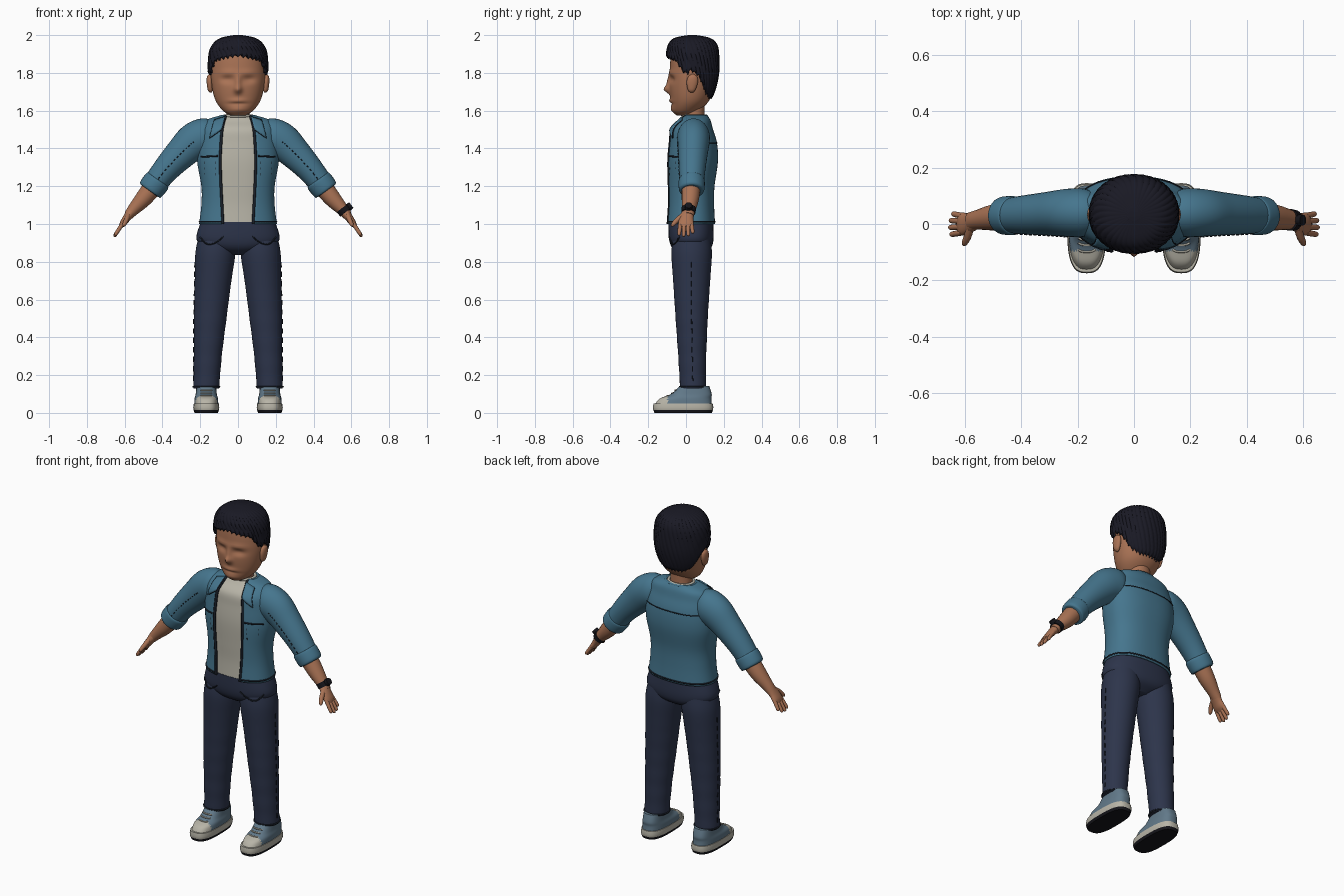
import bpy, bmesh, math
from mathutils import Vector

if "Cube" in bpy.data.objects:
    bpy.data.objects.remove(bpy.data.objects["Cube"])


def material(name, *rgb):
    mat = bpy.data.materials.new(name)
    mat.use_nodes = True
    colour = (*rgb, 1)
    mat.diffuse_color = colour
    shader = next(n for n in mat.node_tree.nodes if n.type == "BSDF_PRINCIPLED")
    shader.inputs["Base Color"].default_value = colour
    shader.inputs["Roughness"].default_value = .8
    return mat


SKIN = material("warm skin", .4, .17, .09)
DENIM = material("blue denim", .06, .18, .27)
NAVY = material("navy trousers", .026, .035, .07)
HAIR = material("black hair", .01, .01, .018)
CREAM = material("cream cotton", .48, .46, .39)
CANVAS = material("grey blue canvas", .12, .19, .25)
THREAD = material("dark thread", .01, .014, .022)
RUBBER = material("black rubber", .007, .007, .01)


def spline(rows, steps=6):
    """Smoothly interpolate rows of numbers."""
    out, last = [], len(rows) - 1
    for i in range(last):
        four = rows[max(i - 1, 0)], rows[i], rows[i + 1], rows[min(i + 2, last)]
        for k in range(steps):
            t = k / steps
            out.append(tuple(b + t / 2 * (c - a + t * (2*a - 5*b + 4*c - d + t * (3*(b - c) + d - a)))
                             for a, b, c, d in zip(*four)))
    return out + [tuple(rows[-1])]


def at(rows, key):
    """Look a row up by its first number."""
    for low, high in zip(rows, rows[1:]):
        if key <= high[0]:
            t = max(0, (key - low[0]) / (high[0] - low[0]))
            return tuple(a + (b - a) * t for a, b in zip(low, high))
    return rows[-1]


def point(row, angle, e=1, grow=0):
    """Point of a rounded section (z, cx, cy, rx, ry); angle zero is the front."""
    z, cx, cy, rx, ry = row[:5]
    s, c = math.sin(angle), math.cos(angle)
    return (cx + (rx + grow) * math.copysign(abs(s) ** e, s),
            cy - (ry + grow) * math.copysign(abs(c) ** e, c), z)


def front(rows, x, z, e, grow=0):
    """Point on the front of a loft."""
    _, cx, cy, rx, ry = at(rows, z)[:5]
    inside = max(0, 1 - (abs(x - cx) / rx) ** (2 / e))
    return (x, cy - ry * inside ** (e / 2) - grow, z)


def skin_rings(name, rings, mats, rule=None, closed=True, bottom=True, top=True, shell=0):
    n, verts = len(rings[0]), [p for r in rings for p in r]
    faces = [(i*n + j, i*n + (j + 1) % n, (i + 1)*n + (j + 1) % n, (i + 1)*n + j)
             for i in range(len(rings) - 1) for j in range(n if closed else n - 1)]
    if bottom:
        faces.append(tuple(range(n)))
    if top:
        faces.append(tuple(range(len(verts) - n, len(verts))))
    mesh = bpy.data.meshes.new(name)
    mesh.from_pydata(verts, [], faces)
    bm = bmesh.new()
    bm.from_mesh(mesh)
    bmesh.ops.recalc_face_normals(bm, faces=bm.faces[:])
    bm.to_mesh(mesh)
    bm.free()
    for mat in mats:
        mesh.materials.append(mat)
    if rule:
        for face in mesh.polygons:
            face.material_index = rule(face.center)
    mesh.shade_smooth()
    mesh.set_sharp_from_angle(angle=.8)
    obj = bpy.data.objects.new(name, mesh)
    bpy.context.collection.objects.link(obj)
    if shell:
        mod = obj.modifiers.new("thickness", "SOLIDIFY")
        mod.thickness, mod.offset = shell, 0
    return obj


def loft(name, rows, mats, e=1, n=48, **options):
    rings = [[point(r, math.tau * j / n, e) for j in range(n)] for r in rows]
    return skin_rings(name, rings, mats, **options)


def tube(name, rows, mat, steps=6, n=20):
    """Sweep (x, y, z, thickness, depth) rows along their path."""
    rows, rings = spline(rows, steps), []
    path = [Vector(r[:3]) for r in rows]
    for i, (p, r) in enumerate(zip(path, rows)):
        along = (path[min(i + 1, len(path) - 1)] - path[max(i - 1, 0)]).normalized()
        side = (Vector((0, 1, 0)) - along * along.y).normalized()
        up = along.cross(side)
        angles = [math.tau * j / n for j in range(n)]
        rings.append([p + up * math.cos(a) * r[3] + side * math.sin(a) * r[4] for a in angles])
    return skin_rings(name, rings, [mat])


def line(name, strokes, radius, mat, cyclic=False):
    curve = bpy.data.curves.new(name, "CURVE")
    curve.dimensions, curve.bevel_depth, curve.bevel_resolution = "3D", radius, 1
    curve.materials.append(mat)
    for stroke in strokes:
        path = curve.splines.new("POLY")
        path.points.add(len(stroke) - 1)
        path.use_cyclic_u = cyclic
        for spot, co in zip(path.points, stroke):
            spot.co = (*co, 1)
    bpy.context.collection.objects.link(bpy.data.objects.new(name, curve))


def flip(rows, s, column=0):
    return [r[:column] + (r[column] * s,) + r[column + 1:] for r in rows]


# Torso sections: z, cx, cy, rx, ry, half width of the jacket opening
ROUND = .85
TORSO = spline([(1, 0, .025, .2, .123, .08), (1.1, 0, .025, .188, .118, .085),
                (1.2, 0, .025, .188, .12, .09), (1.33, 0, .033, .21, .13, .094),
                (1.43, 0, .035, .208, .123, .09), (1.5, 0, .03, .195, .107, .084),
                (1.545, 0, .045, .165, .08, .074), (1.57, 0, .048, .088, .062, .066)])
shirt = [r[:3] + (r[3] * .955, r[4] * .955) for r in TORSO]
loft("shirt", shirt, [CREAM], ROUND)


def jacket_arc(row, n=64, grow=0):
    start = math.asin((row[5] / row[3]) ** (1 / ROUND))
    return [point(row, start + (math.tau - 2 * start) * j / (n - 1), ROUND, grow) for j in range(n)]


skin_rings("jacket", [jacket_arc(r) for r in TORSO], [DENIM], closed=False, bottom=False, top=False, shell=.012)
line("jacket_hem", [jacket_arc(at(TORSO, 1.012), grow=.005)], .005, THREAD)
line("jacket_collar_edge", [jacket_arc(TORSO[-1])], .008, DENIM)
line("back_yoke_seam", [[point(at(TORSO, 1.43), math.pi + k / 12, ROUND, .006) for k in range(-13, 14)]], .003, THREAD)
line("shirt_collar", [[point((1.572, 0, .045, .073, .062), k / 5) for k in range(31)]], .009, CREAM, True)

# Head with a shaped face
FACE = [(0, 1.712, .019, .02, .028), (0, 1.752, .014, .035, .014), (.055, 1.765, .035, .018, -.014),
        (.05, 1.8, .05, .014, .006), (0, 1.652, .045, .012, .009), (0, 1.637, .045, .006, -.006),
        (0, 1.605, .045, .018, .008)]
HEAD = spline([(1.575, 0, -.015, .04, .035), (1.6, 0, 0, .08, .07), (1.65, 0, .02, .117, .1),
               (1.72, 0, .03, .137, .117), (1.8, 0, .035, .144, .121), (1.9, 0, .035, .132, .113),
               (1.96, 0, .035, .09, .08), (1.98, 0, .035, .03, .03)], 9)
head = loft("head", HEAD, [SKIN], .95, 96)
for v in head.data.vertices:
    if v.co.y < 0:
        v.co.y -= sum(amount * math.exp(-((abs(v.co.x) - x) / w) ** 2 - ((v.co.z - z) / h) ** 2)
                      for x, z, w, h, amount in FACE)
loft("neck", [(1.5, 0, .045, .065, .058), (1.58, 0, .043, .062, .055), (1.67, 0, .04, .065, .06)], [SKIN])

# Hair: ridged strands rising from a hairline that varies around the head
HAIRLINE = [(0, 1.885), (.9, 1.86), (1.22, 1.8), (1.4, 1.79), (1.5, 1.81), (1.8, 1.78),
            (2.2, 1.69), (2.6, 1.665), (3.2, 1.665)]
LOCKS = spline([(1.65, 0, .035, .1, .09), (1.72, 0, .035, .137, .117), (1.8, 0, .035, .152, .133),
                (1.9, 0, .035, .148, .133), (1.95, 0, .035, .127, .122), (1.98, 0, .033, .088, .09),
                (1.994, 0, .033, .02, .02)])
rings = []
for k in range(25):
    t, ring = math.sin(k / 24 * math.pi / 2), []
    for j in range(216):
        a = math.tau * j / 216
        low = at(HAIRLINE, min(a, math.tau - a))[1] + .012 * abs(math.sin(18 * a))
        row = at(LOCKS, low + (1.994 - low) * t)
        ridge = 1 + .045 * (abs(math.sin(18 * (a + t / 2))) - .6)
        ring.append(point(row[:3] + (row[3] * ridge, row[4] * ridge), a, .95))
    rings.append(ring)
skin_rings("hair", rings, [HAIR], bottom=False, shell=.012)

# Pelvis of the trousers
PELVIS = spline([(.835, 0, .03, .05, .05), (.87, 0, .03, .165, .1), (.92, 0, .028, .22, .118),
                 (1.01, 0, .025, .197, .119)])
loft("trouser_seat", PELVIS, [NAVY], ROUND)

SLEEVE = [(.15, .04, 1.462, .088, .075), (.18, .04, 1.46, .1, .086), (.235, .04, 1.435, .098, .085),
          (.3, .037, 1.375, .085, .078), (.38, .033, 1.29, .071, .07), (.455, .03, 1.195, .061, .061)]
CUFF = [(.422, .03, 1.235, .061, .06), (.428, .03, 1.227, .071, .069), (.462, .03, 1.183, .069, .067),
        (.468, .03, 1.175, .055, .054)]
FOREARM = [(.44, .028, 1.21, .052, .05), (.5, .023, 1.135, .045, .046), (.555, .015, 1.075, .032, .035),
           (.58, .01, 1.045, .025, .032)]
PALM = [(.565, .012, 1.063, .026, .032), (.59, .002, 1.03, .021, .037), (.61, 0, 1.002, .017, .041),
        (.622, 0, .985, .01, .036)]
THUMB = [(.582, -.015, 1.045, .014, .016), (.592, -.048, 1.02, .013, .014), (.602, -.068, .998, .01, .011),
         (.605, -.075, .988, .004, .004)]
LEG = spline([(.13, .168, .037, .068, .068), (.3, .16, .033, .074, .074), (.5, .147, .03, .086, .085),
              (.7, .132, .03, .097, .098), (.84, .12, .03, .106, .107), (.92, .112, .03, .1, .1)], 12)
LEG = [r[:3] + tuple(v * (1 + .013 * math.sin(r[0] * 55) * max(0, 1 - r[0] / .8)) for v in r[3:]) for r in LEG]
UPPER = spline([(.04, .168, -.015, .064, .152), (.075, .168, -.003, .062, .137),
                (.1, .168, .028, .056, .108), (.142, .168, .045, .052, .078)])
SOLE = [(0, .168, -.015, .062, .152), (.016, .168, -.015, .067, .158), (.03, .168, -.015, .069, .16),
        (.05, .168, -.015, .066, .156)]
COLLAR = [(.07, 1.566), (.125, 1.55), (.15, 1.455), (.087, 1.5)]

for s, side in ((1, "left"), (-1, "right")):
    # Arm
    tube(side + "_sleeve", flip(SLEEVE, s), DENIM, n=32)
    tube(side + "_cuff", flip(CUFF, s), DENIM, n=32)
    tube(side + "_forearm", flip(FOREARM, s), SKIN)
    tube(side + "_palm", flip(PALM, s), SKIN)
    tube(side + "_thumb", flip(THUMB, s), SKIN, n=12)
    for finger, y, reach in (("index", -.03, .9), ("middle", -.01, 1), ("ring", .01, .95), ("little", .029, .75)):
        rows = [(.61 + .046 * t * reach, y * (1 + t / 4), 1.003 - .07 * t * reach, r, r)
                for t, r in ((0, .011), (.5, .0105), (.9, .009), (1, .003))]
        tube(f"{side}_{finger}_finger", flip(rows, s), SKIN, n=12)
    seam = flip(spline(SLEEVE[2:], 10), s)
    line(side + "_sleeve_stitches", [[(x, y - d, z) for x, y, z, _, d in seam[i:i + 2]]
                                     for i in range(0, len(seam) - 3, 2)], .003, THREAD)

    # Jacket front
    edge = [front(TORSO, s * r[5], r[0], ROUND, .003) for r in TORSO]
    line(side + "_jacket_edge", [edge], .008, THREAD)
    flap = []
    for i in range(7):
        ends = [[p + (q - p) * i / 6 for p, q in zip(COLLAR[a], COLLAR[b])] for a, b in ((0, 3), (1, 2))]
        spots = [[p + (q - p) * j / 6 for p, q in zip(*ends)] for j in range(7)]
        flap.append([front(TORSO, s * x, z, ROUND, .014) for x, z in spots])
    skin_rings(side + "_collar_flap", flap, [DENIM], closed=False, bottom=False, top=False, shell=.01)
    border = [row[-1] for row in flap] + flap[-1][::-1] + [row[0] for row in flap[::-1]]
    line(side + "_collar_stitching", [border], .003, THREAD)
    pocket = [front(TORSO, s * (.105 + k / 100), 1.36 - k / 2000, ROUND, .006) for k in range(10)]
    line(side + "_chest_pocket", [pocket], .005, THREAD)
    line(side + "_chest_stitches", [[front(TORSO, s * x, z - d, ROUND, .006) for d in (0, .012)]
                                    for x in (.12, .175) for z in (1.33, 1.3, 1.27)], .002, THREAD)

    # Leg
    leg = flip(LEG, s, 1)
    loft(side + "_trouser_leg", leg, [NAVY])
    line(side + "_trouser_hem", [[point(at(leg, .138), k / 5, 1, .001) for k in range(31)]], .005, THREAD, True)
    line(side + "_side_seam", [[point(at(leg, z / 100 + d), s * math.pi / 2, 1, .001) for d in (0, .028)]
                               for z in range(17, 82, 5)], .003, THREAD)
    curve = spline([(.2, .93), (.165, .895), (.12, .9), (.075, .935)])
    spots = [min(front(PELVIS, s * x, z, ROUND, .002), front(leg, s * x, z, 1, .002),
                 key=lambda p: p[1]) for x, z in curve]
    line(side + "_trouser_pocket", [spots], .004, THREAD)

    # Shoe
    upper = flip(UPPER, s, 1)
    loft(side + "_shoe", upper, [CANVAS, CREAM], .75, rule=lambda c: int(c.y < -.095))
    loft(side + "_sole", flip(SOLE, s, 1), [CREAM, RUBBER], .7, rule=lambda c: int(c.z < .015))
    laces = [[front(upper, s * (.168 + k / 100), z, .75, .002) for k in range(-3, 4)] for z in (.092, .105, .12)]
    line(side + "_laces", laces, .004, CREAM)

    # Ear
    lobe = spline([(1.695, s * .143, .03, .004, .006), (1.71, s * .147, .03, .013, .02),
                   (1.75, s * .15, .033, .016, .03), (1.78, s * .151, .035, .013, .024),
                   (1.793, s * .15, .035, .003, .006)])
    loft(side + "_ear", lobe, [SKIN], n=24)

# Wrist watch on the left arm
tube("watch_band", [(.553, .015, 1.083, .037, .039), (.57, .013, 1.06, .035, .037)], RUBBER)
tube("watch_dial", [(.583, .014, 1.087, .021, .021), (.6, .014, 1.1, .019, .019)], RUBBER)
